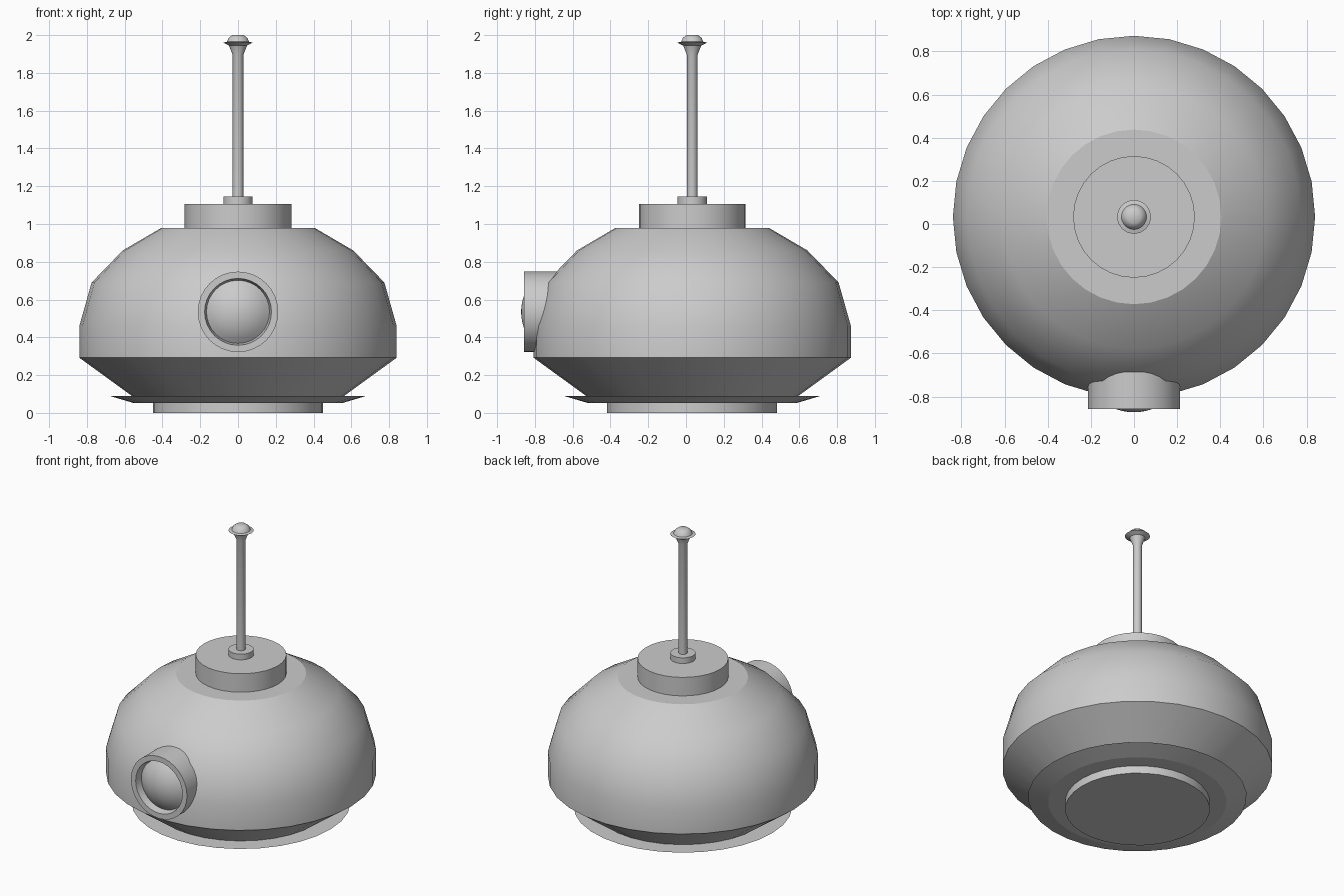
import bpy, math

if "Cube" in bpy.data.objects:
    bpy.data.objects.remove(bpy.data.objects["Cube"])

CY = 0.033  # y position of the main axis

grey = bpy.data.materials.new("plain grey")
grey.diffuse_color = (0.6, 0.6, 0.6, 1)
grey.use_nodes = True
grey.node_tree.nodes["Principled BSDF"].inputs["Base Color"].default_value = grey.diffuse_color


def lathe(name, profile, sides=32, loc=(0, CY, 0), rot=(0, 0, 0), angle=30):
    """Revolve (radius, height) points about z; radius 0 makes a pole."""
    verts, rings, faces = [], [], []
    for r, h in profile:
        start = len(verts)
        n = 1 if r == 0 else sides
        for i in range(n):
            a = 2 * math.pi * i / sides
            verts.append((r * math.cos(a), r * math.sin(a), h))
        rings.append([start + i % n for i in range(sides)])
    for lo, hi in zip(rings, rings[1:]):
        for i in range(sides):
            j = (i + 1) % sides
            f = list(dict.fromkeys((lo[i], lo[j], hi[j], hi[i])))
            if len(f) > 2:
                faces.append(f)
    mesh = bpy.data.meshes.new(name)
    mesh.from_pydata(verts, [], faces)
    mesh.materials.append(grey)
    ob = bpy.data.objects.new(name, mesh)
    bpy.context.collection.objects.link(ob)
    ob.location, ob.rotation_euler = loc, rot
    bpy.ops.object.select_all(action='DESELECT')
    ob.select_set(True)
    bpy.context.view_layer.objects.active = ob
    bpy.ops.object.shade_smooth_by_angle(angle=math.radians(angle))
    return ob


# foot and flared skirt rim
lathe("foot", [(0, 0), (0.45, 0), (0.45, 0.06), (0, 0.06)])
lathe("skirt_rim", [(0, 0.053), (0.555, 0.053), (0.68, 0.09), (0, 0.09)], angle=15)

# main body: lower cone and faceted dome
lathe("body", [(0, 0.085), (0.555, 0.085), (0.84, 0.292), (0.84, 0.46), (0.775, 0.69),
               (0.61, 0.86), (0.405, 0.98), (0, 0.98)])

# top cap and mast collar
lathe("top_cap", [(0, 0.97), (0.282, 0.97), (0.282, 1.107), (0, 1.107)])
lathe("mast_collar", [(0, 1.1), (0.078, 1.1), (0.078, 1.146), (0, 1.146)])

# mast with flared tip
lathe("mast", [(0, 1.14), (0.028, 1.14), (0.028, 1.895), (0.048, 1.945), (0.078, 1.96),
               (0.058, 1.965), (0.05, 1.985), (0.03, 2.0), (0, 2.0)], angle=40)

# porthole: local +z points to the front (-y)
front = (math.pi / 2, 0, 0)
eye = (0, 0, 0.535)
lathe("porthole_ring", [(0, 0.55), (0.213, 0.55), (0.213, 0.857), (0.177, 0.857),
                        (0.165, 0.80), (0, 0.80)], loc=eye, rot=front)

# bulging lens: spherical cap
R, tip = 0.25, 0.873
lens = []
for k in range(7):
    r = 0.167 * (1 - k / 6)
    lens.append((r, tip - R + math.sqrt(R * R - r * r)))
lathe("porthole_lens", lens, loc=eye, rot=front)
